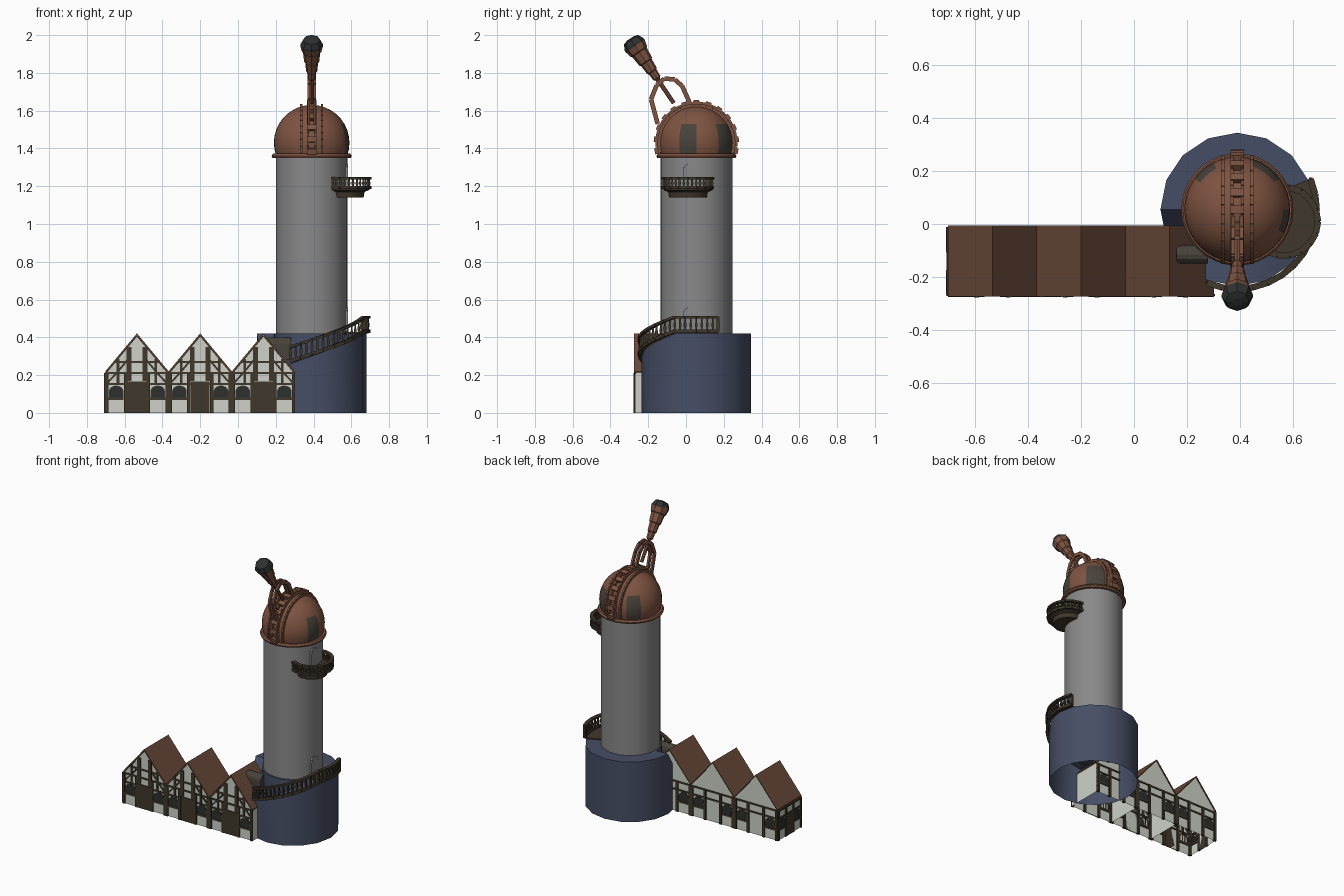
import bpy, bmesh
from math import sin, cos, radians, pi, atan2, degrees
from mathutils import Vector as V, Matrix

if "Cube" in bpy.data.objects:
    bpy.data.objects.remove(bpy.data.objects["Cube"])


def material(name, *rgb):
    m = bpy.data.materials.new(name)
    m.use_nodes = True
    m.diffuse_color = (*rgb, 1)
    m.node_tree.nodes["Principled BSDF"].inputs["Base Color"].default_value = (*rgb, 1)
    return m


STONE = material("grey stone", .25, .25, .25)
BLUE = material("slate blue", .062, .076, .13)
ROOF = material("roof brown", .14, .065, .04)
COPPER = material("copper", .21, .088, .053)
PLASTER = material("plaster", .62, .64, .58)
TIMBER = material("dark timber", .05, .038, .024)
GLASS = material("dark glass", .026, .03, .028)
PATCH = material("tarnished patch", .065, .055, .042)

CX, CY = .39, .055          # tower axis


def finish(bm, name, *mats, smooth=False):
    bmesh.ops.recalc_face_normals(bm, faces=bm.faces)
    me = bpy.data.meshes.new(name)
    bm.to_mesh(me)
    bm.free()
    for m in mats:
        me.materials.append(m)
    ob = bpy.data.objects.new(name, me)
    bpy.context.collection.objects.link(ob)
    if smooth:
        bpy.ops.object.select_all(action='DESELECT')
        ob.select_set(True)
        bpy.context.view_layer.objects.active = ob
        bpy.ops.object.shade_smooth_by_angle(angle=radians(35))
    return ob


def bar(bm, p, q, w, h=None):
    """Square beam from p to q, w across and h deep."""
    p, q = V(p), V(q)
    d = (q - p).normalized()
    s = d.cross(V((0, 0, 1)))
    s = s.normalized() if s.length > .01 else V((1, 0, 0))
    u = s.cross(d)
    rot = Matrix((s, u, d)).transposed().to_4x4()
    size = Matrix.Diagonal((w, h or w, (q - p).length, 1))
    bmesh.ops.create_cube(bm, size=1, matrix=Matrix.Translation((p + q) / 2) @ rot @ size)


def chain(bm, pts, w, h=None):
    for p, q in zip(pts, pts[1:]):
        bar(bm, p, q, w, h)


def lathe(bm, profile, n, mat=Matrix()):
    """Turn (radius, height) pairs round the z axis."""
    rings = [[bm.verts.new(mat @ V((r * cos(2 * pi * i / n), r * sin(2 * pi * i / n), z)))
              for i in range(n)] for r, z in profile]
    for a, b in zip(rings, rings[1:]):
        for i in range(n):
            j = (i + 1) % n
            bm.faces.new((a[i], a[j], b[j], b[i]))
    bm.faces.new(rings[0])
    bm.faces.new(rings[-1])


def prism(bm, pts, depth):
    """Extrude a flat outline along a vector."""
    f = bm.faces.new([bm.verts.new(p) for p in pts])
    r = bmesh.ops.extrude_face_region(bm, geom=[f])
    bmesh.ops.translate(bm, vec=depth, verts=[v for v in r["geom"] if isinstance(v, bmesh.types.BMVert)])


def turned(name, mat, profile, n, at, smooth=True):
    bm = bmesh.new()
    lathe(bm, profile, n, Matrix.Translation(at))
    return finish(bm, name, mat, smooth=smooth)


def polar(r, a, z):
    return V((CX + r * cos(radians(a)), CY + r * sin(radians(a)), z))


# Round base whose rim dips into a climbing ramp at the front
def rim(a):
    a %= 360
    if a <= 181 or a >= 337:
        return .42
    return .26 if a < 248 else .26 + .16 * (a - 247.5) / 90


bm = bmesh.new()
steps = [i * 22.5 for i in range(16)]
rows = [[bm.verts.new(polar(r, a, z if z is not None else rim(a))) for a in steps]
        for r, z in ((.29, 0), (.29, None), (.185, None))]
for a, b in zip(rows, rows[1:]):
    for i in range(16):
        bm.faces.new((a[i], a[(i + 1) % 16], b[(i + 1) % 16], b[i]))
finish(bm, "tower_base", BLUE, smooth=True)
turned("base_drum", BLUE, [(.2, .25), (.2, .42)], 32, (CX, CY, 0))

# Tower shaft, collar and dome
turned("tower_shaft", STONE, [(.19, .41), (.19, 1.36)], 32, (CX, CY, 0))
turned("dome_collar", COPPER, [(.208, 1.35), (.212, 1.36), (.205, 1.372)], 32, (CX, CY, 0))
bm = bmesh.new()
lathe(bm, [(.2 * cos(radians(t)), .2 * sin(radians(t))) for t in range(-20, 90, 10)] + [(.004, .2)],
      40, Matrix.Translation((CX, CY, 1.43)))
for f in bm.faces:
    c = f.calc_center_median()
    az = degrees(atan2(c.y - CY, c.x - CX))
    if c.z < 1.53 and any(lo < az < hi for lo, hi in ((-23, -3), (35, 68), (118, 146))):
        f.material_index = 1
finish(bm, "dome", COPPER, PATCH, smooth=True)

# Arched ribs and toothed track over the dome
def over(x, r, t):
    return V((CX + x, CY - r * cos(radians(t)), 1.43 + r * sin(radians(t))))


bm = bmesh.new()
for s in (-1, 1):
    chain(bm, [over(s * .055, .197, t) for t in range(-15, 196, 10)], .012, .02)
    chain(bm, [over(s * .02, .207, t) for t in range(-15, 196, 10)], .012, .022)
for t in range(-12, 196, 17):
    bar(bm, over(0, .214, t - 4), over(0, .214, t + 4), .05, .024)
finish(bm, "dome_track", COPPER)

# Twin hoops carrying the telescope
hoop = [(-.15, 1.53), (-.185, 1.66), (-.155, 1.735), (-.115, 1.77), (-.06, 1.765), (-.02, 1.73), (.02, 1.64)]
bm = bmesh.new()
for s in (-1, 1):
    chain(bm, [(CX + s * .016, y, z) for y, z in hoop], .014, .024)
finish(bm, "telescope_hoops", COPPER)

# Telescope tube with a dark lens cap
aim = V((0, -.56, .83)).normalized()
tilt = Matrix.Translation((CX, -.065, 1.64)) @ aim.to_track_quat('Z', 'X').to_matrix().to_4x4()
bm = bmesh.new()
lathe(bm, [(.011, 0), (.012, .15), (.022, .16), (.024, .2), (.03, .205), (.034, .26), (.04, .265),
           (.046, .325), (.052, .33), (.06, .365), (.06, .375), (.045, .405), (.02, .412)], 8, tilt)
for f in bm.faces:
    if (tilt.inverted() @ f.calc_center_median()).z > .37:
        f.material_index = 1
finish(bm, "telescope", COPPER, GLASS)


# Balustrades: bottom bar, handrail and waisted posts
def balustrade(name, pts, height):
    bm = bmesh.new()
    up = V((0, 0, height))
    chain(bm, pts, .022, .018)
    chain(bm, [p + up for p in pts], .024, .014)
    for p, q in zip(pts, pts[1:]):
        for k in (0, .5):
            a = p.lerp(q, k)
            bar(bm, a, a + up, .009)
            bar(bm, a + up * .3, a + up * .6, .014)
    bar(bm, pts[-1], pts[-1] + up, .014)
    finish(bm, name, TIMBER)


balustrade("ramp_balustrade", [polar(.3, a, rim(a) + .012) for a in [-112 + 11.2 * i for i in range(13)]], .075)
BX, BY = .565, .01
balustrade("balcony_balustrade", [V((BX + .13 * cos(radians(a)), BY + .13 * sin(radians(a)), 1.193))
                                  for a in range(-120, 121, 20)], .05)
turned("balcony_deck", TIMBER, [(.1, 1.14), (.105, 1.17), (.13, 1.18), (.13, 1.19)], 24, (BX, BY, 0))

# Lower landing outside the door
bm = bmesh.new()
arc = range(-23, 24, 23)
prism(bm, [polar(.185, a, .421) for a in arc] + [polar(.3, a, .421) for a in reversed(arc)], (0, 0, .008))
finish(bm, "lower_landing", TIMBER)

# Arched doorways in the shaft
for name, z in (("upper_doorway", 1.19), ("lower_doorway", .43)):
    arch = [(-.028, 0)] + [(-.028 * cos(radians(t)), .095 + .028 * sin(radians(t)))
                           for t in range(0, 181, 30)] + [(.028, 0)]
    pts = [V((.576, .018 + y, z + h)) for y, h in arch]
    bm = bmesh.new()
    prism(bm, pts, (.006, 0, 0))
    chain(bm, pts, .012)
    finish(bm, name, STONE)

# Covered passage between the houses and the ramp
bm = bmesh.new()
prism(bm, [(.16, -.115 + y, z) for y, z in [(-.035, .28)] + [
    (-.035 * cos(radians(t)), .365 + .035 * sin(radians(t))) for t in range(0, 181, 30)] + [(.035, .28)]],
    (.12, 0, 0))
finish(bm, "covered_passage", PATCH)

# Row of three gabled houses
FRONT, BACK, HALF, EAVE, TOP = -.268, -.014, .1675, .212, .413
LEFT_X = -.7
centres = [-.535 + 2 * HALF * i for i in range(3)]


def window(glass, frame, at, right, out):
    """Arched window lying on a wall; right and out are wall directions."""
    outline = [(-.034, .075)] + [(-.034 * cos(radians(t)), .115 + .026 * sin(radians(t)))
                                 for t in range(0, 181, 30)] + [(.034, .075)]
    pts = [at + right * a + V((0, 0, z)) for a, z in outline]
    prism(glass, pts, out * .005)
    chain(frame, pts, .009)
    for k in (-.012, .012):
        bar(frame, at + right * k + V((0, 0, .075)), at + right * k + V((0, 0, .138)), .006)
    bar(frame, at - right * .04 + V((0, 0, .075)), at + right * .04 + V((0, 0, .075)), .014)


walls, roof, wood, panes, doors = (bmesh.new() for _ in range(5))
for cx in centres:
    prism(walls, [(cx - HALF, FRONT, 0), (cx - HALF, FRONT, EAVE), (cx, FRONT, TOP),
                  (cx + HALF, FRONT, EAVE), (cx + HALF, FRONT, 0)], (0, BACK - FRONT, 0))
    prism(doors, [(cx + a, FRONT, z) for a, z in ((-.05, 0), (-.05, .165), (.05, .165), (.05, 0))], (0, -.006, 0))
    for s in (-1, 1):
        # roof slope
        prism(roof, [(cx + s * x, -.274, z) for x, z in
                     ((0, TOP), (0, TOP + .008), (HALF, EAVE + .008), (HALF, EAVE))], (0, .268, 0))
        # framing shared by both long sides
        for y, out in ((FRONT, -1), (BACK, 1)):
            bar(wood, (cx + s * .159, y, 0), (cx + s * .159, y, EAVE), .017)
            bar(wood, (cx + s * .06, y, 0), (cx + s * .06, y, EAVE), .018)
            window(panes, wood, V((cx + s * .11, y, 0)), V((1, 0, 0)), V((0, out, 0)))
        # gable framing on the front
        bar(wood, (cx + s * .042, FRONT, .17), (cx + s * .042, FRONT, .35), .026, .014)
        bar(wood, (cx + s * .1, FRONT, .15), (cx + s * .1, FRONT, .285), .014)
        bar(wood, (cx + s * .155, FRONT, .16), (cx + s * .1, FRONT, .22), .01)
        bar(wood, (cx + s * .1, FRONT, .22), (cx + s * .05, FRONT, .28), .01)
        bar(wood, (cx + s * HALF, FRONT, EAVE - .004), (cx, FRONT, TOP - .004), .008)
    for z, half in ((.152, .16), (.212, .16), (.27, .115)):
        bar(wood, (cx - half, FRONT, z), (cx + half, FRONT, z), .011)
    for z in (.152, .208):
        bar(wood, (cx - .16, BACK, z), (cx + .16, BACK, z), .011)

# Framing and windows on the free end wall
wall_x = centres[0] - HALF
for y in (FRONT + .004, -.18, -.1, BACK - .004):
    bar(wood, (wall_x, y, 0), (wall_x, y, EAVE), .014)
for z in (.152, .205):
    bar(wood, (wall_x, FRONT, z), (wall_x, BACK, z), .011)
for y in (-.222, -.058):
    window(panes, wood, V((wall_x, y, 0)), V((0, 1, 0)), V((-1, 0, 0)))
prism(doors, [(wall_x, y, z) for y, z in ((-.18, 0), (-.18, .15), (-.1, .15), (-.1, 0))], (-.004, 0, 0))

# Houses are open underneath
bmesh.ops.delete(walls, geom=[f for f in walls.faces if f.calc_center_median().z < .001], context='FACES')
finish(walls, "house_walls", PLASTER)
finish(roof, "house_roofs", ROOF)
finish(wood, "house_timbers", TIMBER)
finish(panes, "house_windows", GLASS)
finish(doors, "house_doors", TIMBER)
